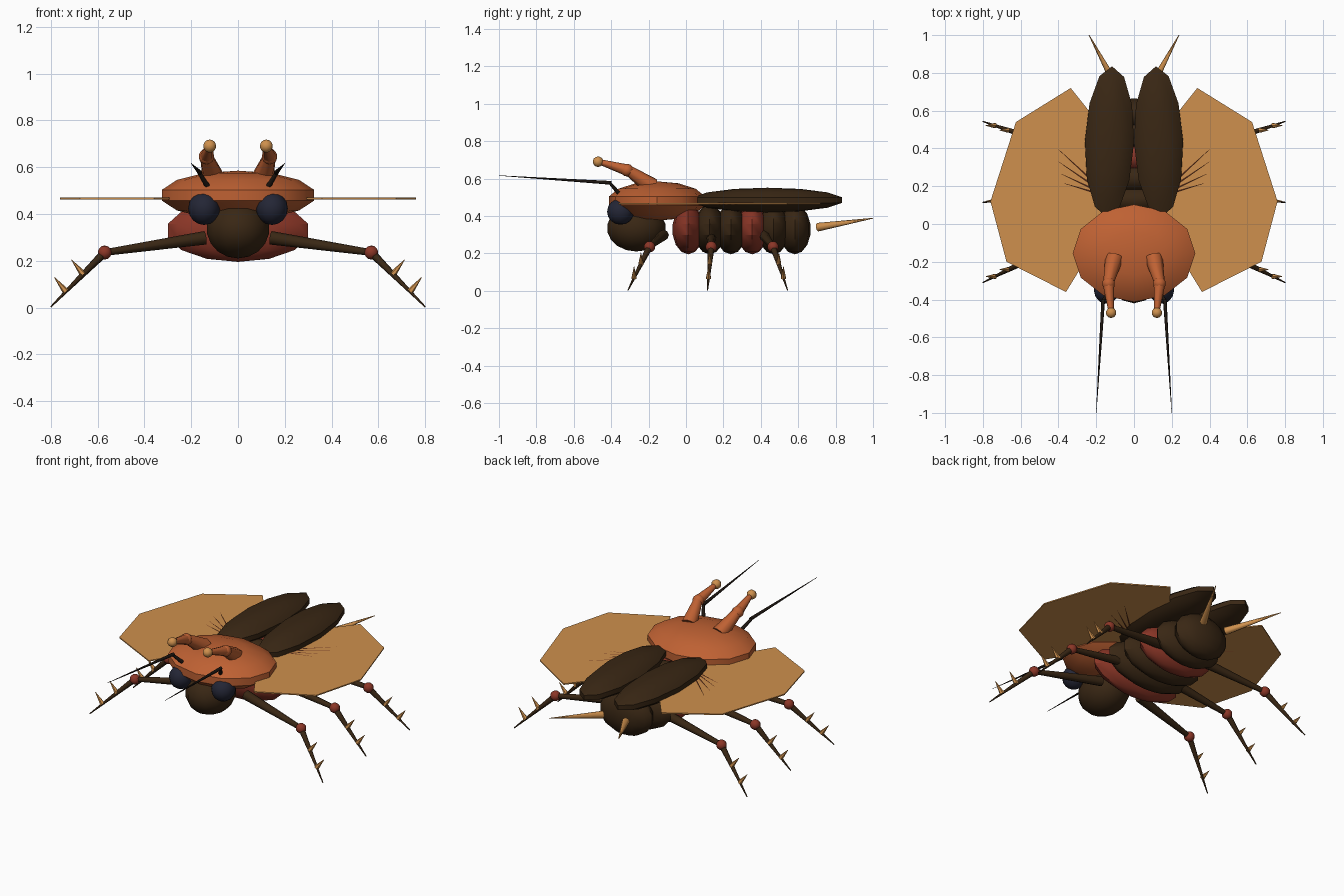
import bpy, bmesh, math
from mathutils import Vector, Matrix

if "Cube" in bpy.data.objects:
    bpy.data.objects.remove(bpy.data.objects["Cube"])


def material(name, rgb):
    m = bpy.data.materials.new(name)
    m.diffuse_color = (*rgb, 1)
    m.use_nodes = True
    m.node_tree.nodes["Principled BSDF"].inputs["Base Color"].default_value = m.diffuse_color
    return m


ORANGE = material("shell orange", (0.52, 0.12, 0.033))
BROWN = material("dark brown", (0.041, 0.02, 0.007))
RED = material("rust red", (0.26, 0.037, 0.02))
TAN = material("amber tan", (0.62, 0.28, 0.075))
NAVY = material("eye navy", (0.017, 0.019, 0.036))
BLACK = material("feeler black", (0.014, 0.009, 0.006))
VEIN = material("vein brown", (0.2, 0.06, 0.02))


def finish(bm, name, mat, angle=35):
    mesh = bpy.data.meshes.new(name)
    bmesh.ops.recalc_face_normals(bm, faces=bm.faces)
    bm.to_mesh(mesh)
    bm.free()
    mesh.materials.append(mat)
    mesh.shade_smooth()
    mesh.set_sharp_from_angle(angle=math.radians(angle))
    obj = bpy.data.objects.new(name, mesh)
    bpy.context.collection.objects.link(obj)
    return obj


def ball(name, center, radii, mat, seg=12, rings=7, turn=0):
    bm = bmesh.new()
    bmesh.ops.create_uvsphere(bm, u_segments=seg, v_segments=rings, radius=1)
    # odd ring counts have no ring on the equator, so widen to the full radius
    wide = 1 / math.cos(math.pi / 2 / rings) if rings % 2 else 1
    rx, ry, rz = radii
    m = (Matrix.Translation(center) @ Matrix.Rotation(turn, 4, 'Z')
         @ Matrix.Diagonal((rx * wide, ry * wide, rz, 1)))
    bmesh.ops.transform(bm, matrix=m, verts=bm.verts)
    return finish(bm, name, mat)


def taper(name, a, b, r1, r2, mat, seg=8):
    a, b = Vector(a), Vector(b)
    d = b - a
    bm = bmesh.new()
    bmesh.ops.create_cone(bm, cap_ends=True, segments=seg, radius1=r1,
                          radius2=r2, depth=d.length)
    m = Matrix.Translation((a + b) / 2) @ d.to_track_quat('Z', 'Y').to_matrix().to_4x4()
    bmesh.ops.transform(bm, matrix=m, verts=bm.verts)
    return finish(bm, name, mat, 50)


def plate(name, outline, z, thick, mat):
    bm = bmesh.new()
    face = bm.faces.new([bm.verts.new((x, y, z - thick / 2)) for x, y in outline])
    new = bmesh.ops.extrude_face_region(bm, geom=[face])
    up = [v for v in new["geom"] if isinstance(v, bmesh.types.BMVert)]
    bmesh.ops.translate(bm, vec=(0, 0, thick), verts=up)
    return finish(bm, name, mat, 20)


# Head and neck shield
ball("head", (0, -0.265, 0.335), (0.135, 0.155, 0.125), BROWN, 14, 9)
ball("neck_shield", (0, -0.155, 0.48), (0.325, 0.258, 0.105), ORANGE)

# Abdomen rings, narrowing to the rear
for i, rx in enumerate((0.3, 0.285, 0.27, 0.25, 0.22, 0.175)):
    ball(f"abdomen_ring_{i + 1}", (0, 0.012 + 0.114 * i, 0.328),
         (rx, 0.083, 0.133), RED if i in (0, 3) else BROWN)

WING = [(0.335, 0.72), (0.625, 0.54), (0.76, 0.12), (0.675, -0.2),
        (0.36, -0.36), (0.12, 0.03), (0.12, 0.45)]
# hip y, knee y, foot y
LEGS = {"front": (-0.12, -0.195, -0.31), "middle": (0.135, 0.135, 0.115),
        "rear": (0.415, 0.465, 0.543)}

for side, s in (("left", -1), ("right", 1)):
    def p(x, y, z):
        return Vector((s * x, y, z))

    # Eyes
    ball(f"eye_{side}", p(0.145, -0.35, 0.423), (0.068, 0.072, 0.07), NAVY, 12, 8)

    # Feelers
    taper(f"feeler_base_{side}", p(0.125, -0.35, 0.51), p(0.168, -0.41, 0.58), 0.012, 0.008, BLACK)
    taper(f"feeler_{side}", p(0.163, -0.4, 0.577), p(0.2, -1, 0.616), 0.01, 0.001, BLACK)

    # Jointed horns with ball tips
    taper(f"horn_lower_{side}", p(0.105, -0.18, 0.555), p(0.135, -0.31, 0.645), 0.048, 0.028, ORANGE)
    ball(f"horn_joint_{side}", p(0.135, -0.315, 0.645), (0.034,) * 3, ORANGE, 10, 7)
    taper(f"horn_upper_{side}", p(0.135, -0.315, 0.645), p(0.121, -0.465, 0.69), 0.031, 0.014, ORANGE)
    ball(f"horn_tip_{side}", p(0.121, -0.47, 0.69), (0.028,) * 3, TAN, 10, 7)

    # Wing cases and spread wings with veins
    ball(f"wing_case_{side}", p(0.13, 0.435, 0.485), (0.13, 0.4, 0.066), BROWN, turn=s * 0.035)
    plate(f"wing_{side}", [(s * x, y) for x, y in WING], 0.466, 0.007, TAN)
    for i, (x, y) in enumerate(((0.4, 0.395), (0.4, 0.33), (0.385, 0.265), (0.37, 0.215))):
        taper(f"wing_vein_{i + 1}_{side}", p(0.15, 0.15 + 0.005 * (3 - i), 0.466),
              p(x, y, 0.466), 0.008, 0.004, VEIN, 6)

    # Tail spikes
    taper(f"tail_spike_{side}", p(0.08, 0.705, 0.34), p(0.238, 1, 0.388), 0.023, 0.002, TAN)

    # Legs with knee balls and shin spines
    for leg, (hip_y, knee_y, foot_y) in LEGS.items():
        knee, foot = p(0.57, knee_y, 0.235), p(0.8, foot_y, 0.003)
        taper(f"{leg}_thigh_{side}", p(0.14, hip_y, 0.298), knee, 0.029, 0.014, BROWN)
        ball(f"{leg}_knee_{side}", knee, (0.03,) * 3, RED, 10, 7)
        taper(f"{leg}_shin_{side}", knee, foot, 0.018, 0.003, BROWN)
        for i, t in enumerate((0.4, 0.72)):
            root = knee.lerp(foot, t)
            taper(f"{leg}_spine_{i + 1}_{side}", root, root + p(0.05, 0, 0.062),
                  0.015, 0.001, TAN, 6)
